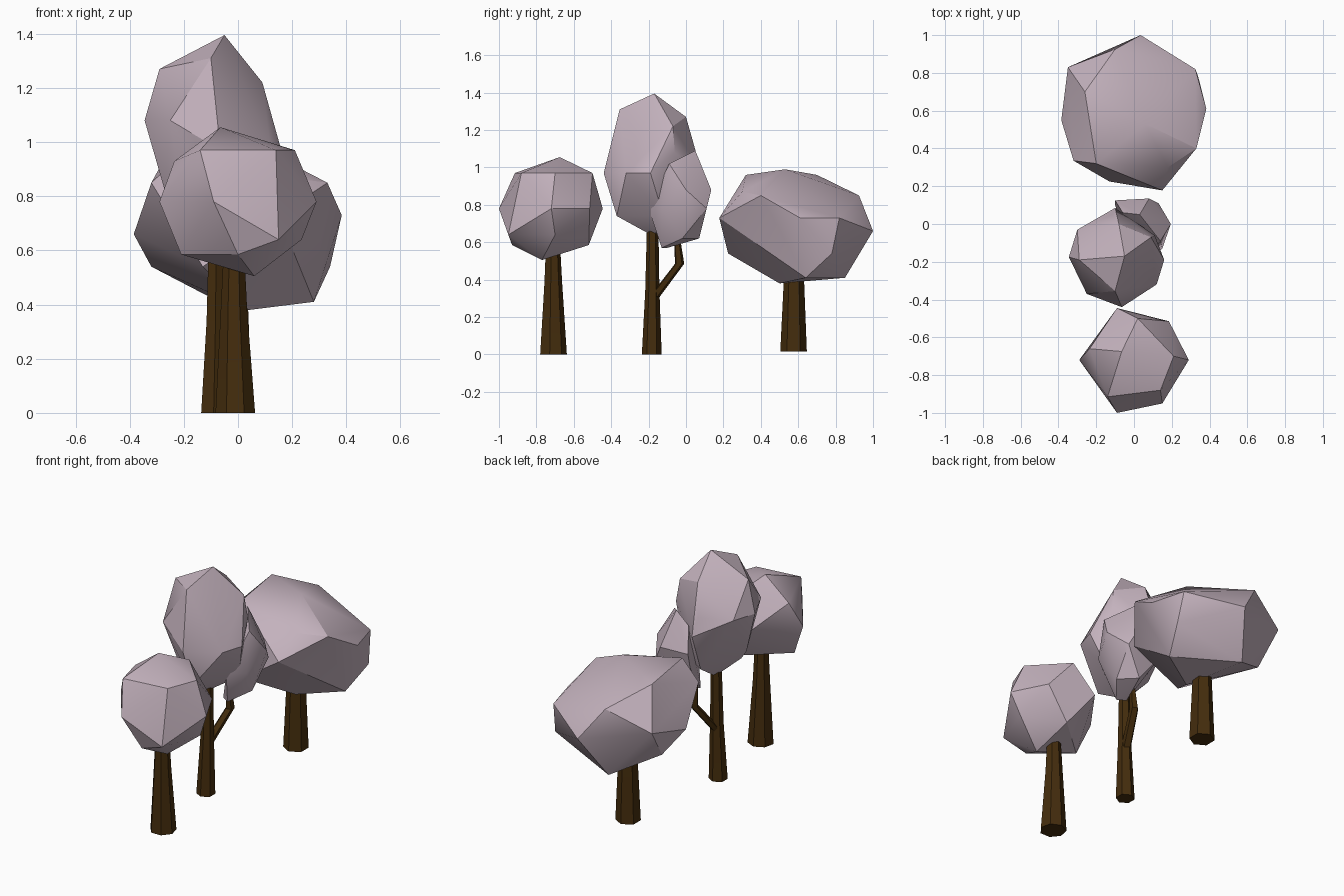
import bpy
import bmesh
from math import cos, sin, radians, tau

default = bpy.data.objects.get("Cube")
if default:
    bpy.data.objects.remove(default, do_unlink=True)


def make_material(name, colour):
    mat = bpy.data.materials.new(name)
    mat.use_nodes = True
    mat.diffuse_color = (*colour, 1)
    mat.node_tree.nodes["Principled BSDF"].inputs["Base Color"].default_value = (*colour, 1)
    return mat


leaf = make_material("pale mauve leaves", (0.55, 0.445, 0.51))
bark = make_material("dark brown bark", (0.058, 0.026, 0.004))


def finish(bm, name, mat):
    """Turn the mesh into a named object, smooth across shallow edges only."""
    bmesh.ops.recalc_face_normals(bm, faces=bm.faces[:])
    mesh = bpy.data.meshes.new(name)
    bm.to_mesh(mesh)
    bm.free()
    mesh.materials.append(mat)
    obj = bpy.data.objects.new(name, mesh)
    bpy.context.collection.objects.link(obj)
    bpy.ops.object.select_all(action='DESELECT')
    obj.select_set(True)
    bpy.context.view_layer.objects.active = obj
    bpy.ops.object.shade_smooth_by_angle(angle=radians(30))


def crown(name, sections):
    """Faceted crown: convex skin over the corners of a few level sections."""
    bm = bmesh.new()
    for z, corners in sections.items():
        for x, y in corners:
            bm.verts.new((x, y, z))
    bmesh.ops.convex_hull(bm, input=bm.verts[:])
    loose = [v for v in bm.verts if not v.link_faces]
    bmesh.ops.delete(bm, geom=loose, context='VERTS')
    finish(bm, name, leaf)


def stem(name, path, sides=6, phase=0):
    """Tapered stem through (x, y, z, radius) stations."""
    bm = bmesh.new()
    turns = [radians(phase) + tau * i / sides for i in range(sides)]
    loops = [[bm.verts.new((x + r * cos(a), y + r * sin(a), z)) for a in turns]
             for x, y, z, r in path]
    for low, high in zip(loops, loops[1:]):
        for i in range(sides):
            j = (i + 1) % sides
            bm.faces.new((low[i], low[j], high[j], high[i]))
    bm.faces.new(loops[0][::-1])
    bm.faces.new(loops[-1])
    finish(bm, name, bark)


# Front tree: round crown
stem("front_trunk", [(-.01, -.712, 0, .075), (-.015, -.712, .38, .05), (-.015, -.713, .6, .039)], 7, 90)
crown("front_crown", {
    1.055: [(-.065, -.675)],
    .97: [(.21, -.7), (.02, -.5), (-.14, -.915), (.14, -.88)],
    .93: [(-.235, -.66)],
    .78: [(.29, -.72), (-.09, -1), (-.29, -.72), (-.09, -.445), (.185, -.515)],
    .64: [(.15, -.95), (.235, -.7)],
    .585: [(-.21, -.75), (.05, -.52), (0, -.93)],
    .505: [(.06, -.77)],
})

# Middle tree: tall crown, forked branch and small side crown
stem("middle_trunk", [(-.09, -.183, 0, .053), (-.083, -.18, .34, .038), (-.08, -.178, .72, .03)], 6, 90)
stem("middle_branch", [(-.085, -.175, .3, .029), (-.03, -.035, .485, .026), (-.03, -.05, .64, .016)], 5, 30)
crown("middle_tall_crown", {
    1.395: [(-.05, -.17)],
    1.31: [(-.1, -.355)],
    1.27: [(-.29, -.19), (-.08, 0)],
    1.22: [(.09, -.07)],
    1.08: [(-.345, -.175), (-.25, -.37), (-.115, .05), (-.3, -.03), (.11, -.06)],
    .97: [(-.065, -.44), (.16, -.19), (.12, -.32), (-.1, .085)],
    .82: [(-.27, -.2)],
    .74: [(-.05, -.37), (-.2, -.25), (.09, -.12), (-.1, 0)],
    .63: [(-.08, -.17)],
})
crown("middle_side_crown", {
    1.09: [(.03, .05)],
    1.02: [(.14, -.09), (-.06, .06)],
    .88: [(.195, 0), (.08, .135), (-.1, .125)],
    .78: [(.13, .11), (.15, -.13), (.06, -.2), (-.1, .1)],
    .62: [(.11, -.02), (.02, .07)],
    .57: [(.02, -.13), (-.03, -.1)],
})

# Back tree: broad tilted crown
stem("back_trunk", [(-.01, .575, .015, .071), (-.01, .577, .38, .055), (-.01, .577, .46, .051)], 6, 90)
crown("back_crown", {
    .99: [(.06, .53)],
    .96: [(-.2, .32), (-.26, .7)],
    .87: [(.18, .3)],
    .85: [(.33, .4), (-.32, .335), (-.1, .925)],
    .73: [(.383, .61), (.325, .82), (.15, .178), (-.35, .83)],
    .66: [(.035, 1), (-.385, .55)],
    .54: [(.34, .78), (-.32, .69), (-.13, .225)],
    .41: [(.28, .64), (-.07, .85)],
    .38: [(.04, .5)],
})
